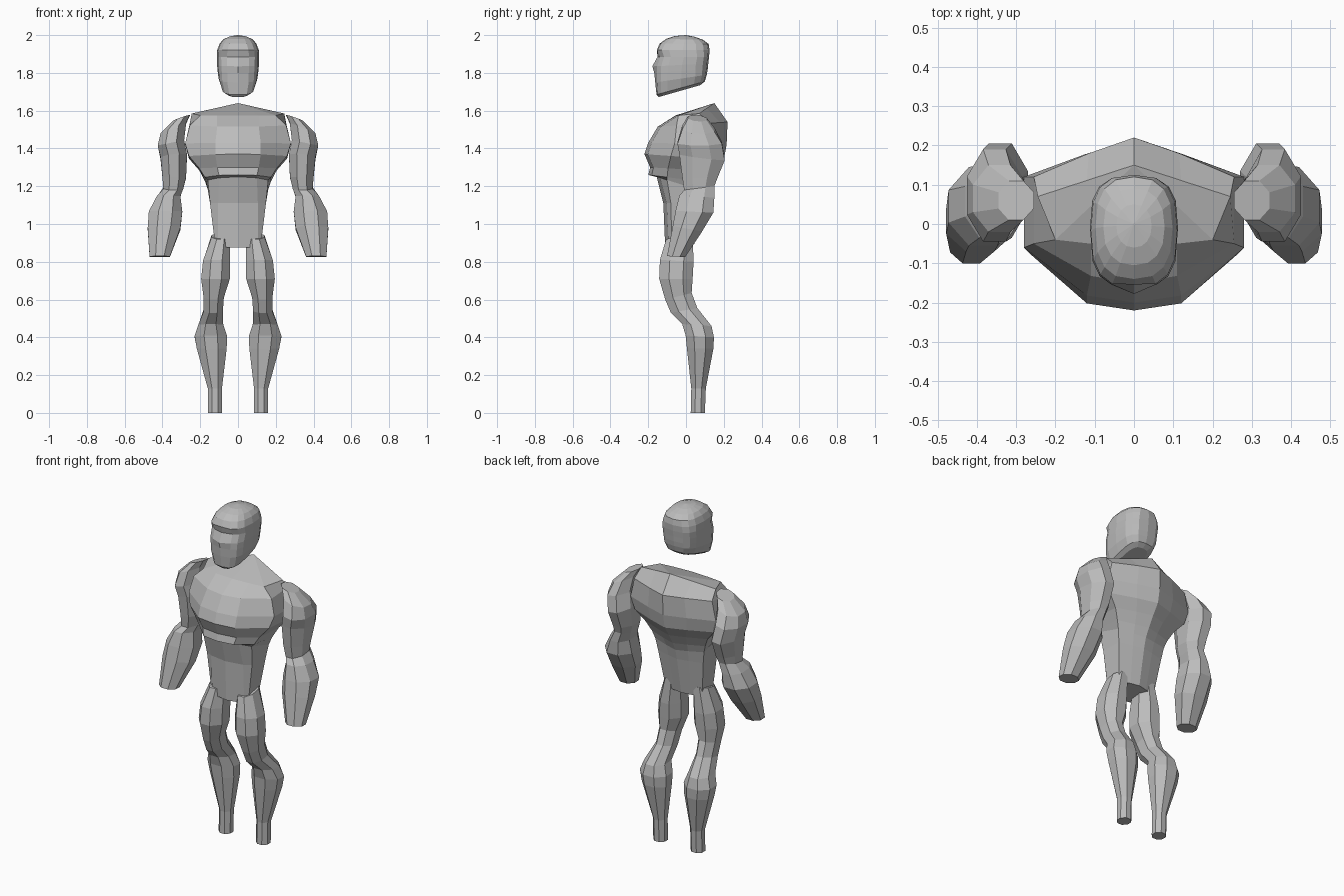
import bpy, math

grey = bpy.data.materials.new("plain_grey")
grey.diffuse_color = (0.5, 0.5, 0.5, 1)


def add_mesh(name, verts, faces):
    me = bpy.data.meshes.new(name)
    me.from_pydata(verts, [], faces)
    me.materials.append(grey)
    me.update()
    ob = bpy.data.objects.new(name, me)
    bpy.context.collection.objects.link(ob)
    return ob


def loft(name, rings, cap_top=True):
    """Skin closed rings listed from bottom to top, counter-clockwise from above."""
    n = len(rings[0])
    verts = [p for r in rings for p in r]
    faces = [(k * n + i, k * n + (i + 1) % n, (k + 1) * n + (i + 1) % n, (k + 1) * n + i)
             for k in range(len(rings) - 1) for i in range(n)]
    faces.append(tuple(reversed(range(n))))
    if cap_top:
        faces.append(tuple(range(len(verts) - n, len(verts))))
    return add_mesh(name, verts, faces), verts, faces


def limb_ring(x0, x1, yf, zf, yb, zb, slope=0.0, n=8):
    """Octagon with its flats on the given limits; z tilts front to back and sideways."""
    k = 1 / math.cos(math.pi / n)
    ring = []
    for i in range(n):
        a = 2 * math.pi * (i + 0.5) / n
        u, v = k * math.cos(a), k * math.sin(a)
        t = (v + 1) / 2
        ring.append(((x0 + x1) / 2 + u * (x1 - x0) / 2, yf + t * (yb - yf),
                     zf + t * (zb - zf) + slope * u * (x1 - x0) / 2))
    return ring


def mirrored_limb(name, table):
    rings = [limb_ring(*row) for row in table]
    loft("right_" + name, rings)
    flip = [[(-x, y, z) for x, y, z in reversed(r)] for r in rings]
    loft("left_" + name, flip)


# Legs: x inner, x outer, front y, z, back y, z
mirrored_limb("leg", [
    (.085, .16, .025, 0, .10, 0),
    (.085, .16, .028, .13, .105, .13),
    (.06, .218, .005, .34, .145, .34),
    (.058, .23, -.002, .41, .148, .40),
    (.078, .21, -.02, .47, .135, .46),
    (.08, .182, -.08, .53, .06, .555),
    (.075, .182, -.11, .60, .03, .635),
    (.043, .195, -.142, .71, .035, .71),
    (.042, .185, -.138, .81, .04, .80),
    (.045, .14, -.105, .92, .035, .95),
])

# Arms, the last value tips the ring sideways
mirrored_limb("arm", [
    (.36, .468, -.10, .83, -.005, .825),
    (.305, .478, -.07, .99, .085, .96),
    (.295, .472, -.055, 1.07, .145, 1.06),
    (.305, .43, -.035, 1.15, .15, 1.14),
    (.29, .395, -.01, 1.18, .15, 1.20),
    (.275, .40, -.02, 1.25, .165, 1.24),
    (.27, .41, -.035, 1.37, .205, 1.34, -.1),
    (.285, .425, -.045, 1.43, .19, 1.43, -.2),
    (.275, .41, -.02, 1.51, .15, 1.50, -.4),
    (.255, .345, .01, 1.565, .11, 1.555, -.35),
])

# Torso: front z, back z, front y, chest width, side width, side front y, side back y, back y
TORSO = [
    (.875, .895, -.11, .105, .12, -.075, .02, .045),
    (1.11, 1.11, -.12, .105, .148, -.08, .05, .085),
    (1.25, 1.17, -.155, .10, .16, -.10, .06, .10),
    (1.26, 1.22, -.20, .10, .175, -.10, .07, .125),
    (1.30, 1.28, -.19, .11, .205, -.095, .09, .16),
    (1.37, 1.34, -.22, .12, .26, -.08, .11, .20),
    (1.43, 1.42, -.20, .12, .28, -.06, .12, .215),
    (1.515, 1.54, -.15, .11, .255, -.05, .12, .22),
]
rings = []
for zf, zb, yf, w1, w, ysf, ysb, yb in TORSO:
    half = [(0, yf), (w1, yf + .018), (w, ysf), (w, ysb), (w * .45, ysb + .6 * (yb - ysb)), (0, yb)]
    half = [(x, y, zf + (zb - zf) * (y - yf) / (yb - yf)) for x, y in half]
    rings.append(half + [(-x, y, z) for x, y, z in half[4:0:-1]])
# Sloping shoulder rim
half = [(0, -.055, 1.575), (.11, -.05, 1.575), (.20, -.04, 1.575),
        (.245, .07, 1.585), (.12, .11, 1.613), (0, .15, 1.64)]
rings.append(half + [(-x, y, z) for x, y, z in half[4:0:-1]])
ob, verts, faces = loft("torso", rings, cap_top=False)
# Shoulder top fans out from the peak at the nape
base = len(verts) - 10
fan = [(base + 5, base + (6 + i) % 10, base + (7 + i) % 10) for i in range(8)]
ob.data.clear_geometry()
ob.data.from_pydata(verts, [], faces + fan)

# Head: front z, back z, half width, front y, back y, squareness, nose push
HEAD = [
    (1.672, 1.735, .060, -.145, .075, 3.0, 0),
    (1.685, 1.755, .085, -.156, .100, 3.2, 0),
    (1.75, 1.79, .103, -.160, .110, 3.2, .003),
    (1.80, 1.82, .108, -.162, .115, 3.0, .006),
    (1.835, 1.85, .111, -.160, .118, 3.0, .018),
    (1.885, 1.885, .112, -.143, .122, 3.0, .008),
    (1.92, 1.92, .110, -.160, .125, 2.8, -.006),
    (1.955, 1.953, .098, -.140, .120, 2.6, 0),
    (1.98, 1.975, .078, -.105, .090, 2.4, 0),
    (1.995, 1.99, .045, -.060, .050, 2.2, 0),
]
rings = []
for zf, zb, w, yf, yb, power, nose in HEAD:
    ring = []
    for i in range(16):
        a = 2 * math.pi * i / 16
        c, s = math.cos(a), math.sin(a)
        u = math.copysign(abs(c) ** (2 / power), c)
        v = math.copysign(abs(s) ** (2 / power), s)
        t = (v + 1) / 2
        y = yf + t * (yb - yf) - (nose if i == 12 else 0)
        ring.append((w * u, y, zf + t * (zb - zf)))
    rings.append(ring)
rings.append([(x * .05, y * .05, 2.0) for x, y, z in rings[-1]])
loft("head", rings)
